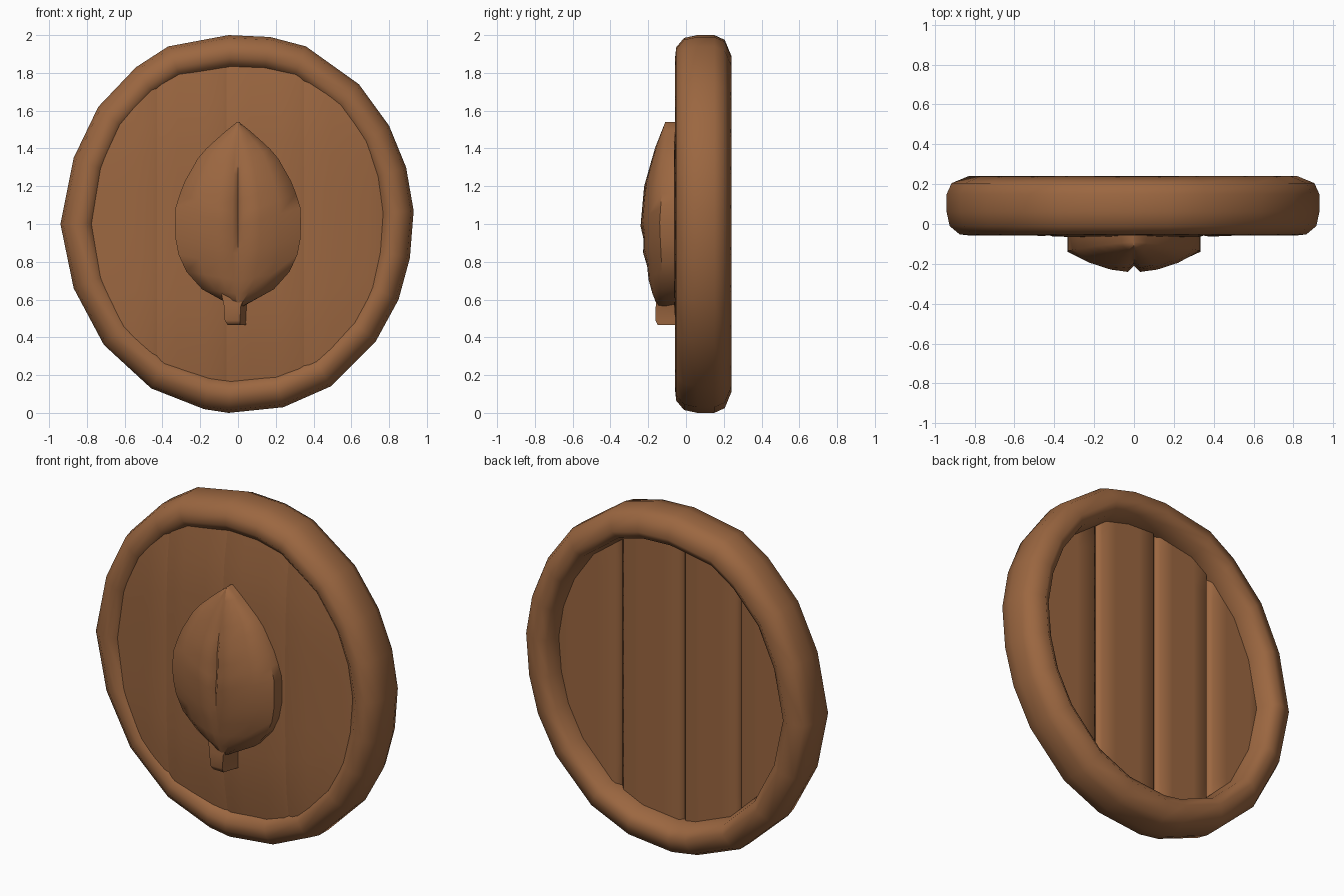
import bpy, bmesh, math

if "Cube" in bpy.data.objects:
    bpy.data.objects.remove(bpy.data.objects["Cube"])

wood = bpy.data.materials.new("brown wood")
wood.diffuse_color = (0.33, 0.135, 0.052, 1)
wood.use_nodes = True
wood.node_tree.nodes["Principled BSDF"].inputs["Base Color"].default_value = wood.diffuse_color


def finish(name, bm, angle=50):
    bmesh.ops.remove_doubles(bm, verts=bm.verts, dist=0.0005)
    bmesh.ops.recalc_face_normals(bm, faces=bm.faces)
    me = bpy.data.meshes.new(name)
    bm.to_mesh(me)
    bm.free()
    ob = bpy.data.objects.new(name, me)
    bpy.context.collection.objects.link(ob)
    me.materials.append(wood)
    bpy.ops.object.select_all(action='DESELECT')
    ob.select_set(True)
    bpy.context.view_layer.objects.active = ob
    bpy.ops.object.shade_smooth_by_angle(angle=math.radians(angle))
    return ob


def loft(bm, rings, close_rows=False, caps=False):
    """Bridge closed loops of points into a skin."""
    vs = [[bm.verts.new(p) for p in r] for r in rings]
    n = len(vs[0])
    for i in range(len(vs) - (0 if close_rows else 1)):
        a, b = vs[i], vs[(i + 1) % len(vs)]
        for j in range(n):
            k = (j + 1) % n
            bm.faces.new((a[j], a[k], b[k], b[j]))
    if caps:
        bm.faces.new(vs[0])
        bm.faces.new(vs[-1])


def lerp_table(table, t):
    for (a, va), (b, vb) in zip(table, table[1:]):
        if t <= b:
            return va + (vb - va) * max(0, (t - a) / (b - a))
    return table[-1][1]


# Rim: hand-carved outline with a rounded section swept round it
outline = [(-.05, 2), (.17, 1.99), (.36, 1.94), (.64, 1.74), (.8, 1.52), (.89, 1.3),
           (.93, 1.07), (.91, .82), (.85, .6), (.73, .38), (.49, .14), (.24, .03),
           (-.05, 0), (-.18, .02), (-.46, .13), (-.71, .36), (-.87, .66), (-.94, 1),
           (-.87, 1.35), (-.74, 1.62), (-.54, 1.83), (-.37, 1.94)]
section = [(0, .06), (0, .15), (.025, .205), (.11, .24), (.16, .205), (.18, .12),
           (.18, .04), (.165, -.02), (.12, -.058), (.065, -.052), (.015, -.01)]
rings = []
for x, z in outline:
    r = math.hypot(x, z - 1)
    rings.append([(x * (r - d) / r, y, 1 + (z - 1) * (r - d) / r) for d, y in section])
bm = bmesh.new()
loft(bm, rings, close_rows=True)
finish("rim", bm, 80)

# Planks: four boards, domed in front, with grooves between them at the back
edges = [-.83, -.43, -.06, .35, .83]
for i in range(4):
    x0, x1 = edges[i], edges[i + 1]
    cols = [0, .06, .3, .7, .94, 1]
    bm = bmesh.new()
    rows = []
    for k in range(9):
        v = -1 + k / 4
        front, back = [], []
        for c in cols:
            x = x0 + (x1 - x0) * c
            h = .88 * math.sqrt(max(.02, 1 - (x / .85) ** 2))
            z = v * h
            bow = .05 * ((x / .8) ** 4 + (z / .85) ** 4)
            seam = c in (0, 1)
            front.append((x, -.066 + bow + (.006 if seam else 0), 1 + z))
            back.append((x, .12 - (.025 if seam else 0), 1 + z))
        rows.append(front + back[::-1])
    loft(bm, rows, caps=True)
    finish("plank_%d" % (i + 1), bm)

# Leaf emblem: domed chevron rows, central crease and side veins
width = [(.56, .02), (.61, .11), (.66, .2), (.73, .265), (.85, .32), (.95, .335), (1.1, .33),
         (1.22, .285), (1.37, .2), (1.48, .08), (1.54, .005)]
peak = [(.56, -.15), (.65, -.185), (.8, -.222), (.98, -.242), (1.2, -.222),
        (1.4, -.165), (1.54, -.11)]
side = [(.56, -.1), (.7, -.125), (1, -.14), (1.3, -.12), (1.54, -.09)]
fracs = [-1, -.67, -.35, -.09, 0, .09, .35, .67, 1]
rows = []
N = 14
for i in range(N + 1):
    t = i / N
    row = []
    for f in fracs:
        z = min(1.54, .56 + .98 * t + .11 * abs(f) * math.sin(math.pi * t))
        e = lerp_table(side, z)
        y = e + (lerp_table(peak, z) - e) * (1 - abs(f) ** 2.2)
        if f == 0:
            y += .034 * math.sin(math.pi * t) ** 2   # central crease
        elif i in (3, 5) and abs(f) < .9:
            y += .01                                 # side veins
        row.append((f * lerp_table(width, z), y, z))
    rows.append(row + [(row[-1][0], -.02, row[-1][2]), (row[0][0], -.02, row[0][2])])
bm = bmesh.new()
loft(bm, rows, caps=True)
finish("leaf", bm, 60)

# Stem: short tapered stub under the leaf
bm = bmesh.new()
stem = [(.465, -.055, .01, -.15), (.49, -.07, .01, -.162), (.57, -.075, .015, -.16),
        (.64, -.09, .05, -.155)]
loft(bm, [[(a, y, z), (b, y, z), (b + .04, -.03, z), (a, -.03, z)]
          for z, a, b, y in stem], caps=True)
finish("stem", bm, 70)
